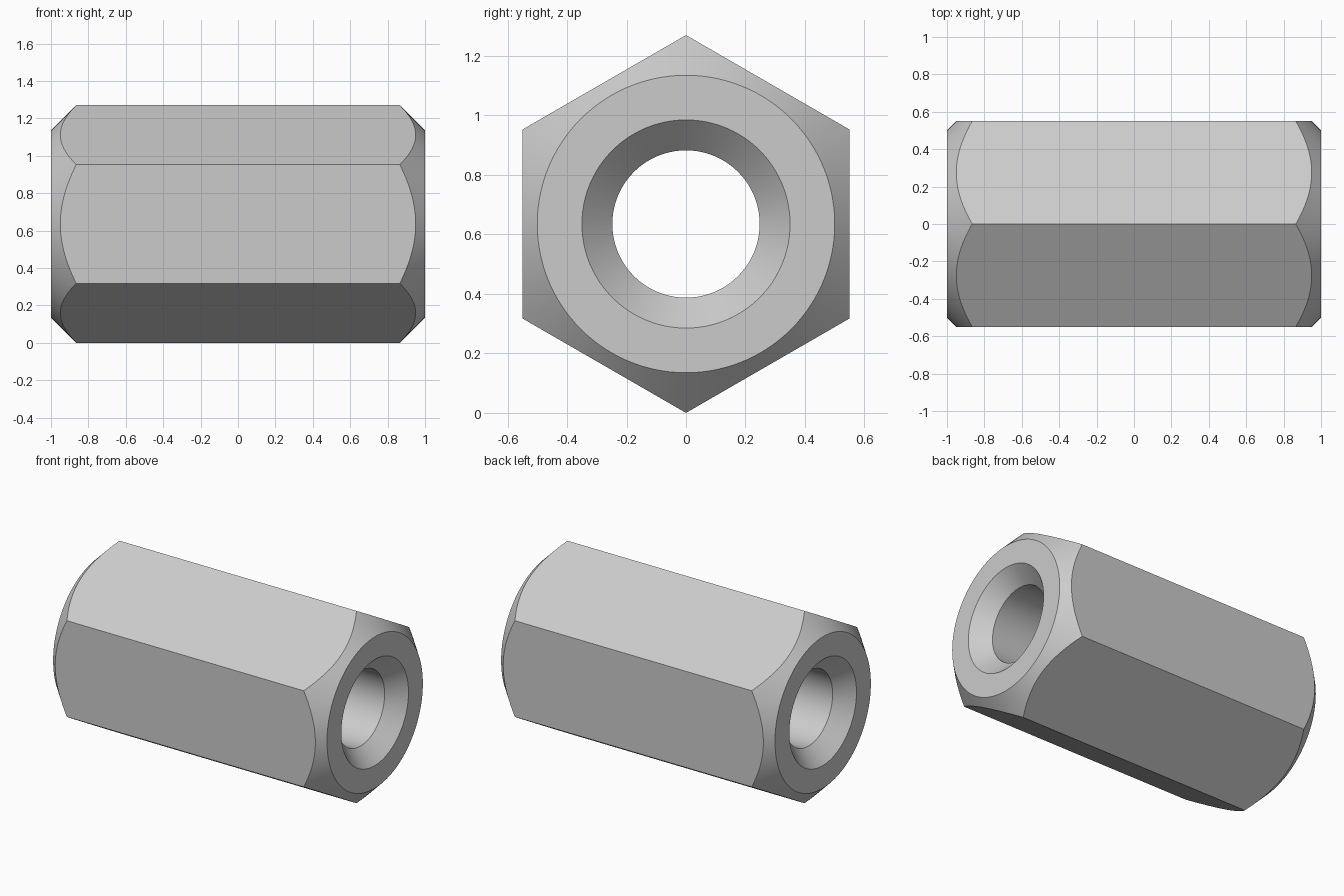
import bpy, bmesh
from math import sin, cos, pi, radians

if "Cube" in bpy.data.objects:
    bpy.data.objects.remove(bpy.data.objects["Cube"])

HALF_LENGTH = 1.0
CORNER_RADIUS = 0.635     # centre to hexagon corner
FACE_RADIUS = 0.5         # flat ring at each end
SINK_RADIUS = 0.35        # mouth of the countersink
BORE_RADIUS = 0.2475
SEGMENTS = 120
CENTRE = (0, 0, CORNER_RADIUS)


def lathe(name, profile):
    """Spin a closed (x, radius) profile around the x axis."""
    bm = bmesh.new()
    rings = []
    for i in range(SEGMENTS):
        a = 2 * pi * i / SEGMENTS
        rings.append([bm.verts.new((x, r * sin(a), r * cos(a))) for x, r in profile])
    n = len(profile)
    for i, ring in enumerate(rings):
        following = rings[(i + 1) % SEGMENTS]
        for j in range(n):
            k = (j + 1) % n
            bm.faces.new((ring[j], ring[k], following[k], following[j]))
    bmesh.ops.recalc_face_normals(bm, faces=bm.faces)
    mesh = bpy.data.meshes.new(name)
    bm.to_mesh(mesh)
    bm.free()
    obj = bpy.data.objects.new(name, mesh)
    bpy.context.collection.objects.link(obj)
    obj.location = CENTRE
    return obj


# Steel material
steel = bpy.data.materials.new("steel grey")
steel.use_nodes = True
colour = (0.6, 0.6, 0.6, 1)
steel.diffuse_color = colour
steel.node_tree.nodes["Principled BSDF"].inputs["Base Color"].default_value = colour

# Hexagonal bar lying along x, with corners at the top and bottom
bpy.ops.mesh.primitive_cylinder_add(
    vertices=6, radius=CORNER_RADIUS, depth=2 * HALF_LENGTH + 0.2,
    location=CENTRE, rotation=(pi / 2, 0, pi / 2))
nut = bpy.context.object
nut.name = nut.data.name = "hex_coupling_nut"
nut.data.materials.append(steel)

# Turned envelope: 45 degree end chamfers, countersinks and through bore
sink_depth = SINK_RADIUS - BORE_RADIUS
clearance = 0.2
right_end = [
    (HALF_LENGTH - sink_depth, BORE_RADIUS),
    (HALF_LENGTH, SINK_RADIUS),
    (HALF_LENGTH, FACE_RADIUS),
    (HALF_LENGTH - clearance, FACE_RADIUS + clearance),
]
left_end = [(-x, r) for x, r in reversed(right_end)]
envelope = lathe("turning_envelope", right_end + left_end)
envelope.data.materials.append(steel)
envelope.hide_render = True

# Keep only the part of the bar inside the envelope
turning = nut.modifiers.new("turning", 'BOOLEAN')
turning.operation = 'INTERSECT'
turning.solver = 'EXACT'
turning.object = envelope
bpy.ops.object.select_all(action='DESELECT')
nut.select_set(True)
bpy.context.view_layer.objects.active = nut
bpy.ops.object.modifier_apply(modifier=turning.name)
bpy.data.objects.remove(envelope)

# Smooth bore and chamfers, crisp edges elsewhere
bpy.ops.object.shade_smooth_by_angle(angle=radians(30))
